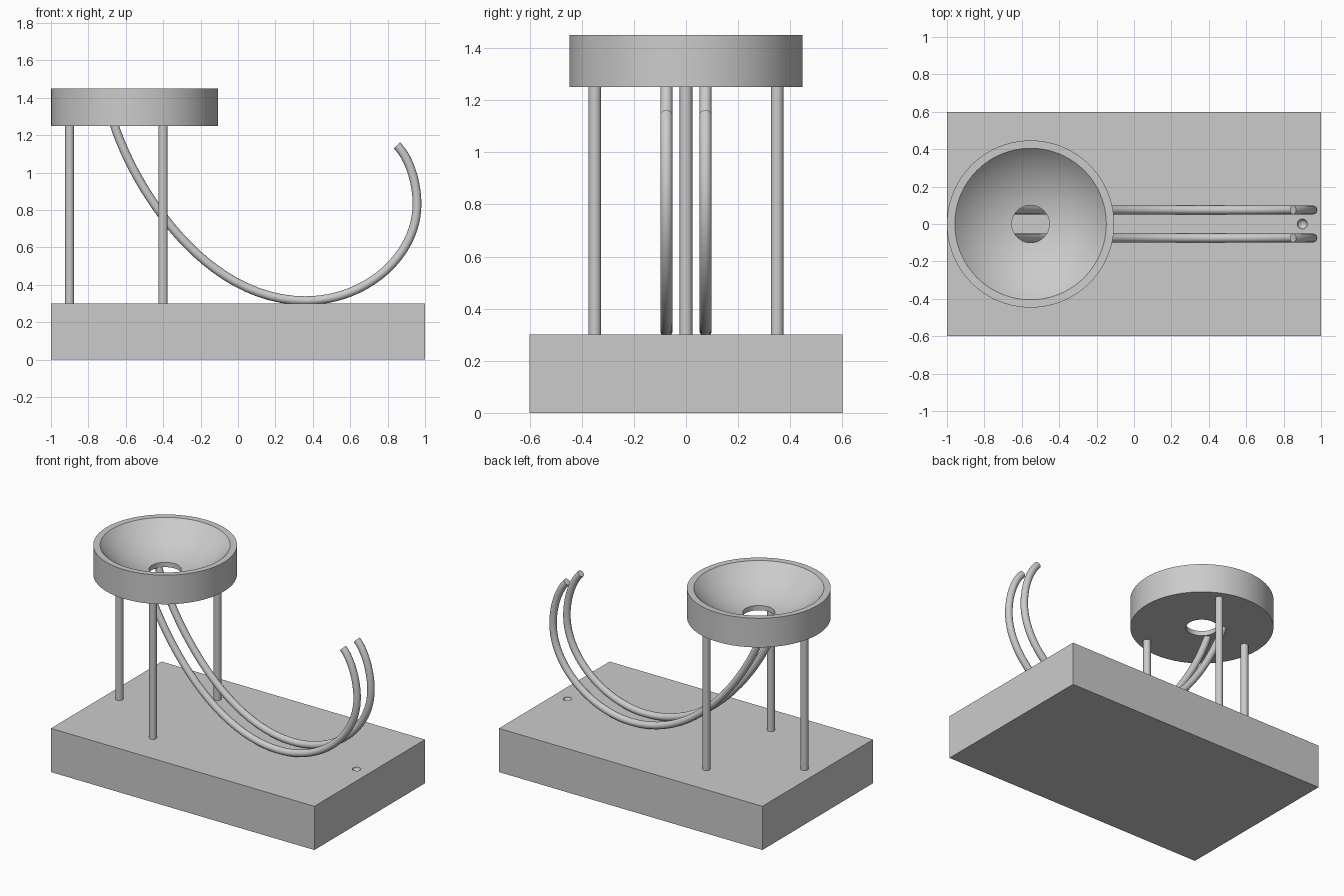
import bpy, bmesh, math
from mathutils import Matrix, Vector

cube = bpy.data.objects.get("Cube")
if cube:
    bpy.data.objects.remove(cube, do_unlink=True)

grey = bpy.data.materials.new("plain_grey")
grey.use_nodes = True
COLOUR = (0.6, 0.6, 0.6, 1)
grey.diffuse_color = COLOUR
grey.node_tree.nodes["Principled BSDF"].inputs["Base Color"].default_value = COLOUR


def finish(name, bm, smooth=True):
    bmesh.ops.recalc_face_normals(bm, faces=bm.faces)
    mesh = bpy.data.meshes.new(name)
    bm.to_mesh(mesh)
    bm.free()
    obj = bpy.data.objects.new(name, mesh)
    bpy.context.collection.objects.link(obj)
    mesh.materials.append(grey)
    if smooth:
        smooth_shade(obj)
    return obj


def smooth_shade(obj):
    bpy.ops.object.select_all(action='DESELECT')
    obj.select_set(True)
    bpy.context.view_layer.objects.active = obj
    bpy.ops.object.shade_smooth_by_angle(angle=math.radians(35))


# Base block with a small round dimple
bm = bmesh.new()
bmesh.ops.create_cube(bm, size=1, matrix=Matrix.Translation((0, 0, 0.15)) @ Matrix.Diagonal((2, 1.2, 0.3, 1)))
base = finish("base", bm, smooth=False)

bm = bmesh.new()
bmesh.ops.create_uvsphere(bm, u_segments=32, v_segments=16, radius=0.027,
                          matrix=Matrix.Translation((0.9, 0, 0.301)))
cutter = finish("dimple_cutter", bm)
cutter.hide_render = True
cutter.hide_set(True)
dimple = base.modifiers.new("dimple", 'BOOLEAN')
dimple.operation = 'DIFFERENCE'
dimple.object = cutter
bpy.context.view_layer.objects.active = base
bpy.ops.object.modifier_apply(modifier="dimple")
bpy.data.objects.remove(cutter, do_unlink=True)
smooth_shade(base)

# Bowl: ring profile with a spherical inside, turned round its axis
CENTRE = Vector((-0.553, 0, 0))
RIM, HOLE, BOTTOM, TOP = 0.405, 0.1, 1.25, 1.45
sphere_z, sphere_r = 1.83, 0.556
profile = [(HOLE, BOTTOM), (0.447, BOTTOM), (0.447, TOP)]
for i in range(17):
    r = RIM + (HOLE - RIM) * i / 16
    profile.append((r, sphere_z - math.sqrt(sphere_r ** 2 - r ** 2)))
bm = bmesh.new()
ring = [bm.verts.new(CENTRE + Vector((r, 0, z))) for r, z in profile]
edges = [bm.edges.new((a, b)) for a, b in zip(ring, ring[1:] + ring[:1])]
bmesh.ops.spin(bm, geom=ring + edges, cent=CENTRE, axis=(0, 0, 1),
               angle=math.tau, steps=96, use_merge=True)
bmesh.ops.remove_doubles(bm, verts=bm.verts, dist=0.0001)
finish("bowl", bm)

# Three legs
for name, x, y in (("back_leg", -0.9, 0), ("right_leg", -0.4, -0.35), ("left_leg", -0.4, 0.35)):
    bm = bmesh.new()
    bmesh.ops.create_cone(bm, cap_ends=True, segments=32, radius1=0.024, radius2=0.024,
                          depth=0.97, matrix=Matrix.Translation((x, y, 0.775)))
    finish(name, bm)

# Two curved rails: (point, incoming handle, outgoing handle) in x and z
PATH = [
    ((-0.665, 1.265), (-0.7, 1.36), (-0.555, 0.92)),
    ((0.36, 0.315), (-0.18, 0.315), (0.69, 0.315)),
    ((0.957, 0.83), (0.957, 0.56), (0.957, 0.95)),
    ((0.85, 1.145), (0.915, 1.08), (0.8, 1.195)),
]
for name, y in (("right_rail", -0.075), ("left_rail", 0.075)):
    curve = bpy.data.curves.new(name, 'CURVE')
    curve.dimensions = '3D'
    curve.resolution_u = 24
    curve.bevel_depth = 0.0235
    curve.bevel_resolution = 6
    curve.use_fill_caps = True
    spline = curve.splines.new('BEZIER')
    spline.bezier_points.add(len(PATH) - 1)
    for p, (co, left, right) in zip(spline.bezier_points, PATH):
        p.handle_left_type = p.handle_right_type = 'FREE'
        p.co = (co[0], y, co[1])
        p.handle_left = (left[0], y, left[1])
        p.handle_right = (right[0], y, right[1])
    curve.materials.append(grey)
    rail = bpy.data.objects.new(name, curve)
    bpy.context.collection.objects.link(rail)
    bpy.ops.object.select_all(action='DESELECT')
    rail.select_set(True)
    bpy.context.view_layer.objects.active = rail
    bpy.ops.object.convert(target='MESH')
    smooth_shade(bpy.context.object)
